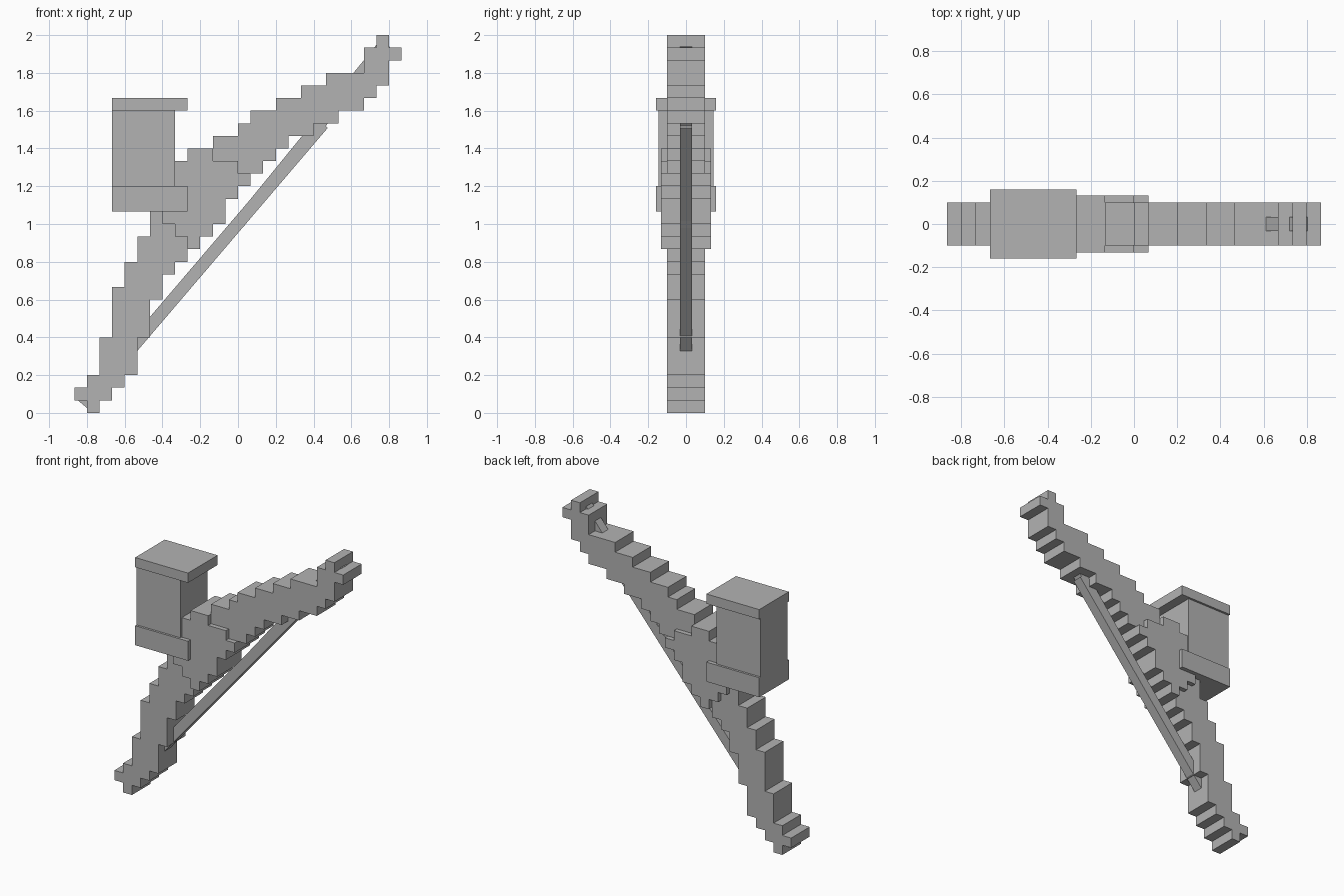
import bpy, bmesh, math
from mathutils import Vector, Matrix

if "Cube" in bpy.data.objects:
    bpy.data.objects.remove(bpy.data.objects["Cube"])

U = 1 / 15  # grid step of the stepped shapes

grey = bpy.data.materials.new("plain grey")
grey.diffuse_color = (0.45, 0.45, 0.45, 1)
grey.use_nodes = True
grey.node_tree.nodes["Principled BSDF"].inputs["Base Color"].default_value = grey.diffuse_color


def finish(name, bm):
    bmesh.ops.recalc_face_normals(bm, faces=bm.faces)
    mesh = bpy.data.meshes.new(name)
    bm.to_mesh(mesh)
    bm.free()
    mesh.materials.append(grey)
    obj = bpy.data.objects.new(name, mesh)
    bpy.context.collection.objects.link(obj)
    return obj


def stepped(name, start, columns, half_depth):
    """Extrude a staircase outline: columns are (bottom, top) in grid steps."""
    lower, upper = [], []
    for i, (bottom, top) in enumerate(columns):
        for x in (start + i, start + i + 1):
            lower.append((x, bottom))
            upper.append((x, top))
    outline = []
    for p in lower + upper[::-1]:
        if not outline or p != outline[-1]:
            outline.append(p)
    bm = bmesh.new()
    face = bm.faces.new([bm.verts.new((x * U, -half_depth, z * U)) for x, z in outline])
    side = bmesh.ops.extrude_face_region(bm, geom=[face])
    verts = [v for v in side["geom"] if isinstance(v, bmesh.types.BMVert)]
    bmesh.ops.translate(bm, verts=verts, vec=(0, 2 * half_depth, 0))
    return finish(name, bm)


def box(name, x0, x1, z0, z1, half_depth):
    return stepped(name, x0, [(z0, z1)], half_depth) if x1 - x0 == 1 else block(
        name, Vector(((x0 + x1) / 2 * U, 0, (z0 + z1) / 2 * U)),
        ((x1 - x0) * U, 2 * half_depth, (z1 - z0) * U))


def block(name, centre, size, angle=0):
    bm = bmesh.new()
    bmesh.ops.create_cube(bm, size=1)
    m = (Matrix.Translation(centre) @ Matrix.Rotation(angle, 4, 'Y')
         @ Matrix.Diagonal((*size, 1)))
    bmesh.ops.transform(bm, matrix=m, verts=bm.verts)
    return finish(name, bm)


def string(name, a, b, thick):
    """Square bar between two (x, z) points."""
    a, b = Vector((a[0], 0, a[1])), Vector((b[0], 0, b[1]))
    d = b - a
    return block(name, (a + b) / 2, (d.length, thick, thick), -math.atan2(d.z, d.x))


# Stepped limbs
stepped("lower_limb", -13, [(1, 2), (0, 3), (1, 6), (2, 10), (3, 12), (6, 14),
                            (9, 16), (11, 15), (12, 16), (13, 16)], 0.1)
stepped("upper_limb", -2, [(20, 22), (20, 22), (18, 23), (19, 24), (20, 24), (21, 25),
                           (22, 25), (22, 26), (23, 26), (23, 27), (24, 27), (24, 27),
                           (25, 29), (26, 30), (28, 29)], 0.1)

# Thicker grip between the limbs
stepped("grip", -6, [(15, 17), (14, 20), (13, 21), (14, 21), (15, 20), (17, 20),
                     (18, 19)], 0.132)

# Canister beside the grip
box("canister_body", -10, -5, 16, 24, 0.145)
box("canister_base", -10, -4, 16, 18, 0.16)
box("canister_cap", -10, -4, 24, 25, 0.16)

# Two overlapping halves of the string
string("lower_string", (-0.82, 0.043), (0.45, 1.53), 0.066)
string("upper_string", (0.0, 1.0), (0.78, 1.956), 0.064)
